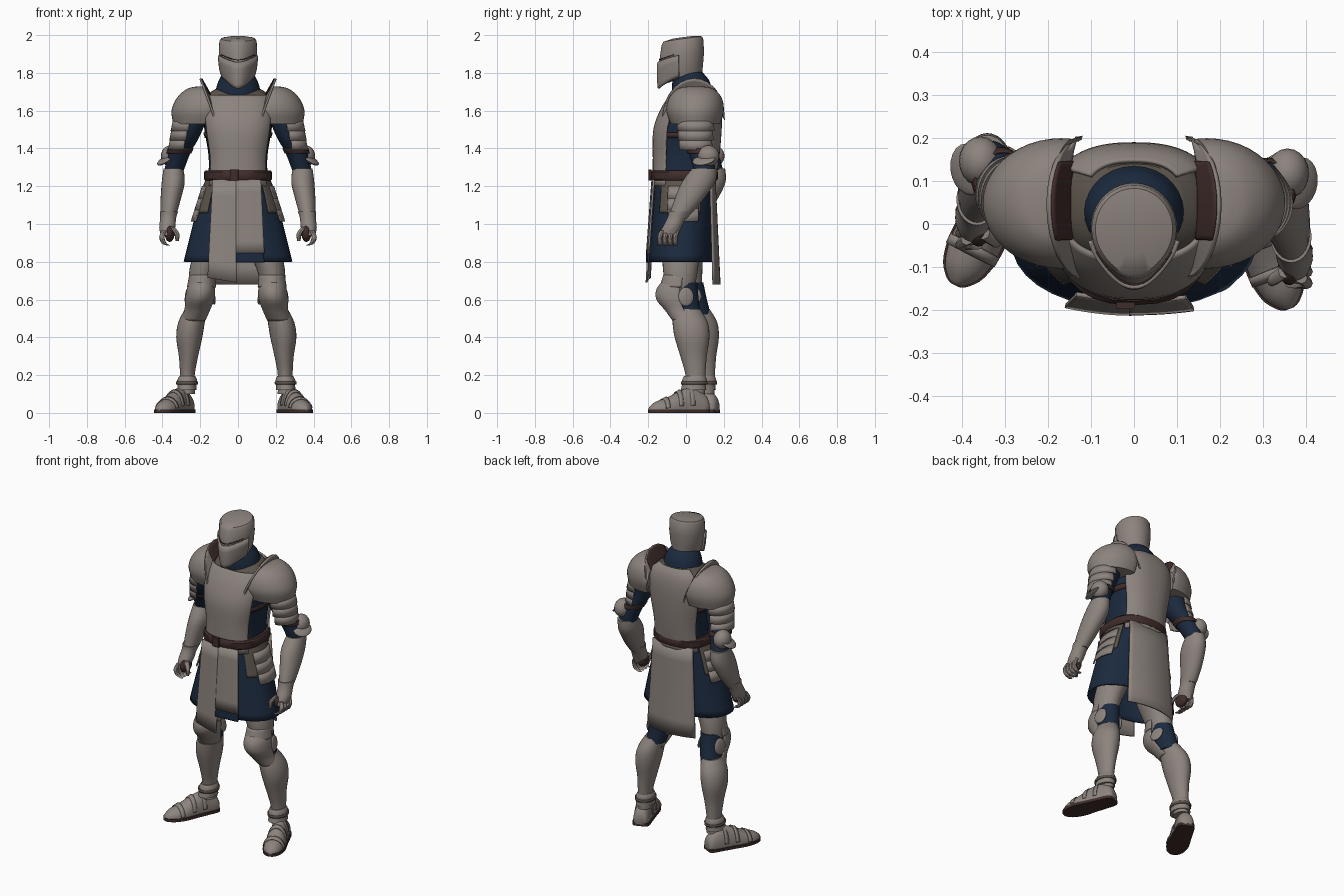
import bpy, bmesh
from math import sin, cos, pi, radians, copysign, sqrt
from mathutils import Vector, Matrix

cube = bpy.data.objects.get("Cube")
if cube:
    bpy.data.objects.remove(cube)


def material(name, rgb):
    m = bpy.data.materials.new(name)
    m.use_nodes = True
    m.diffuse_color = (*rgb, 1)
    m.node_tree.nodes["Principled BSDF"].inputs["Base Color"].default_value = (*rgb, 1)
    return m


STEEL = material("warm grey steel", (.265, .228, .207))
NAVY = material("navy cloth", (.011, .023, .049))
LEATHER = material("dark brown leather", (.05, .026, .024))
MAIL = material("dull mail", (.105, .088, .07))


def finish(name, bm, mat, thick=0, mirror=False):
    bmesh.ops.recalc_face_normals(bm, faces=bm.faces)
    me = bpy.data.meshes.new(name)
    bm.to_mesh(me)
    bm.free()
    me.materials.append(mat)
    ob = bpy.data.objects.new(name, me)
    bpy.context.collection.objects.link(ob)
    bpy.ops.object.select_all(action='DESELECT')
    ob.select_set(True)
    bpy.context.view_layer.objects.active = ob
    bpy.ops.object.shade_smooth_by_angle(angle=radians(42))
    if thick:
        mod = ob.modifiers.new("thickness", 'SOLIDIFY')
        mod.thickness, mod.offset = thick, 0
    if mirror:
        ob.modifiers.new("mirror", 'MIRROR')


def skin(name, mat, rows, wrap=False, caps=False, **kw):
    """Join rows of points into a surface."""
    bm = bmesh.new()
    vs = [[bm.verts.new(p) for p in row] for row in rows]
    n = len(vs[0])
    for a, b in zip(vs, vs[1:]):
        for i in range(n if wrap else n - 1):
            j = (i + 1) % n
            bm.faces.new((a[i], a[j], b[j], b[i]))
    if caps:
        bm.faces.new(vs[0])
        bm.faces.new(vs[-1])
    finish(name, bm, mat, **kw)


def loft(name, mat, rings, n=28, arc=None, p=2, sub=4, caps=True, grow=0, warp=None, **kw):
    """Rings are (x, y, z, x radius, y radius, optional front beak)."""
    rs = [Vector(tuple(r) + (0,) * (6 - len(r))) for r in rings]
    path = []
    for i in range(len(rs) - 1):
        a, b, c, d = rs[max(i - 1, 0)], rs[i], rs[i + 1], rs[min(i + 2, len(rs) - 1)]
        for k in range(sub):
            t = k / sub
            path.append((b * 2 + (c - a) * t + (a * 2 - b * 5 + c * 4 - d) * t ** 2
                         + (b * 3 - a - c * 3 + d) * t ** 3) * .5)
    path.append(rs[-1])
    lo, hi = arc or (0, 360)
    rows = []
    for x, y, z, rx, ry, beak in path:
        row = []
        for i in range(n + 1 if arc else n):
            t = radians(lo + (hi - lo) * i / n)
            c, s = cos(t), sin(t)
            v = Vector((x + (rx + grow) * copysign(abs(c) ** (2 / p), c),
                        y + (ry + grow) * copysign(abs(s) ** (2 / p), s) - beak * max(0, -s) ** 5, z))
            row.append(warp(v) if warp else v)
        rows.append(row)
    skin(name, mat, rows, wrap=not arc, caps=caps and not arc, **kw)


def sheet(name, mat, f, nu=14, nv=6, **kw):
    skin(name, mat, [[f(i / nu, j / nv) for i in range(nu + 1)] for j in range(nv + 1)], **kw)


def ball(name, mat, loc, size, rot):
    bm = bmesh.new()
    bmesh.ops.create_uvsphere(bm, u_segments=20, v_segments=12, radius=1)
    turn = Matrix.Rotation(rot[2], 4, 'Z') @ Matrix.Rotation(rot[1], 4, 'Y') @ Matrix.Rotation(rot[0], 4, 'X')
    bm.transform(Matrix.Translation(loc) @ turn @ Matrix.Diagonal((*size, 1)))
    finish(name, bm, mat)


# Torso: cloth body, mail shoulders, breast and back plates
body = [(0, -.01, 1.2, .16, .15), (0, 0, 1.35, .155, .16), (0, .008, 1.5, .178, .165),
        (0, .028, 1.61, .185, .145), (0, .045, 1.68, .16, .115), (0, .05, 1.72, .105, .085)]
loft("tunic_body", NAVY, body[:5], p=2.5)
loft("mail_shoulders", MAIL, body[3:], p=2.4, grow=.005)
loft("breastplate", STEEL, body[:5], arc=(-147, -33), p=2.5, grow=.011, thick=.01)
loft("backplate", STEEL, body, arc=(34, 146), p=2.5, grow=.011, thick=.01)
loft("side_straps", LEATHER, [(0, .005, 1.455, .168, .164), (0, .008, 1.485, .176, .166)], arc=(-36, 34), p=2.5,
     sub=1, grow=.005, thick=.006, mirror=True)
loft("collar", NAVY, [(0, .04, 1.67, .125, .115), (0, .03, 1.72, .115, .105), (0, .025, 1.765, .1, .095),
                      (0, .01, 1.81, .07, .07)])


# Helmet with a pointed visor
def tilt(v):
    dip = 11 * (2 - v.z) * min(0, v.y) ** 2
    return v + Vector((0, 0, .13 * v.y - dip))


helm = [(0, -.01, 1.785, .08, .095, .034), (0, -.01, 1.83, .094, .1, .034), (0, -.01, 1.9, .101, .106, .026),
        (0, -.012, 1.97, .099, .103, .014), (0, -.012, 1.983, .09, .095, .012), (0, -.012, 1.991, .05, .055, .004)]
loft("helmet", STEEL, helm, n=40, sub=1, warp=tilt)
loft("visor", STEEL, helm[:3], n=30, arc=(-165, -15), sub=2, grow=.005, warp=tilt, thick=.01)
loft("eye_slit", LEATHER, [(0, -.01, 1.906, .101, .106, .026), (0, -.01, 1.91, .101, .106, .026)],
     arc=(-150, -30), sub=1, warp=tilt, thick=.004)

# Belt and buckle
loft("belt", LEATHER, [(0, -.01, 1.23, .174, .172), (0, -.01, 1.238, .181, .179), (0, -.01, 1.274, .181, .179),
                       (0, -.01, 1.284, .172, .17)], p=2.5, sub=1)
loft("buckle", LEATHER, [(-.02, -.19, 1.23, .022, .008), (-.02, -.19, 1.288, .022, .008)], p=8, sub=1)

# Skirt, hip mail, tassets
skirt = [(0, -.012, 1.25, .155, .145), (0, -.015, 1.15, .19, .15), (0, -.022, 1, .233, .155),
         (0, -.03, .8, .283, .163)]
loft("skirt", NAVY, skirt, n=36, p=2.2, caps=False, thick=.01)
loft("hip_mail", MAIL, skirt[:2] + [(0, -.019, 1.06, .216, .153)], arc=(-46, 34), p=2.2, grow=.008, thick=.008,
     mirror=True)
for i in range(3):
    z = 1.2 - i * .06
    r = .183 + i * .019
    loft("tasset_lame_%d" % (i + 1), STEEL, [(0, -.015, z, r, .16), (0, -.018, z - .066, r + .021, .163)],
         arc=(-26, 27), p=2.2, sub=1, grow=.004, thick=.008, mirror=True)


# Tabard panels, split at the front
def panel(name, mat, top, bottom, x0, x1, y0, y1, curve, slant=0):
    def f(u, v):
        x = x0 + (x1 - x0) * u
        x *= .84 + .16 * (1.23 - top - (bottom - top) * v) / .5
        return x, y0 + (y1 - y0) * v + curve * x * x, top + (bottom - top) * v - slant * u * v
    sheet(name, mat, f, thick=.01)


panel("front_tabard_right", STEEL, 1.235, .715, -.16, -.006, -.176, -.209, .7, .025)
panel("front_tabard_left", STEEL, 1.235, .845, -.012, .145, -.178, -.207, .5)
panel("front_tabard_hem", NAVY, .85, .797, -.012, .142, -.206, -.208, .5)
panel("back_tabard", STEEL, 1.235, .68, -.165, .165, .152, .178, -1.2)


# Shoulder flanges lean outward and are lined in the middle
def lean(s, v):
    return .125 + (.03 + .045 * v) * s


def flange(start, end, inset):
    def f(u, v):
        t = pi * (start + (end - start) * u)
        s, c = sin(t), cos(t)
        return (lean(s, v) - inset, .045 - .16 * c - .01 * (1 - s) * v,
                1.55 + .14 * s + v * (.02 + .06 * s))
    return f


def outside_flange(v):
    s = sqrt(max(0, 1 - ((v.y - .045) / .16) ** 2))
    height = (v.z - 1.55 - .14 * s) / (.02 + .06 * s)
    return Vector((max(v.x, lean(s, min(1, max(0, height)))), v.y, v.z))


sheet("pauldron_flanges", STEEL, flange(0, 1, 0), thick=.01, mirror=True)
sheet("flange_linings", LEATHER, flange(.33, .72, .008), thick=.006, mirror=True)
loft("pauldrons", STEEL, [(.2, .05, 1.728, .02, .04), (.185, .05, 1.715, .085, .095), (.175, .05, 1.67, .147, .138),
                          (.17, .048, 1.6, .182, .152), (.18, .05, 1.53, .162, .13)],
     n=44, warp=outside_flange, mirror=True)

# Arms: the right forearm hangs further back
for side, s, back in (("left", 1, 0), ("right", -1, .09)):
    def arm(v):
        return Vector((s * v.x, v.y + back * min(1, max(0, (1.5 - v.z) / .45)), v.z))

    def part(name, mat, rings, **kw):
        loft(side + "_" + name, mat, rings, warp=arm, **kw)

    part("sleeve", NAVY, [(.22, .05, 1.62, .08, .09), (.27, .055, 1.47, .07, .075), (.31, .08, 1.38, .06, .065),
                          (.342, .1, 1.27, .05, .055)])
    for i in range(3):
        z = 1.55 - i * .05
        part("arm_lame_%d" % (i + 1), STEEL,
             [(.262 + i * .012, .05, z, .077 - i * .004, .09 - i * .004),
              (.268 + i * .012, .052, z - .058, .084 - i * .005, .095 - i * .005)],
             arc=(-95, 95), sub=1, thick=.01)
    part("arm_strap", LEATHER, [(.303, .075, 1.4, .066, .073), (.314, .082, 1.374, .063, .07)],
         caps=False, thick=.006)
    ball(side + "_elbow_cop", STEEL, arm(Vector((.358, .118, 1.36))), (.05, .058, .056), (0, 0, 0))
    ball(side + "_elbow_wing", STEEL, arm(Vector((.385, .095, 1.34))), (.05, .062, .014), (.2, s * .55, 0))
    part("vambrace", STEEL, [(.342, .1, 1.295, .052, .066), (.343, .065, 1.22, .061, .088),
                             (.358, .01, 1.12, .052, .074), (.37, -.045, 1.03, .038, .05)])
    part("gauntlet_cuff", STEEL, [(.366, -.03, 1.065, .048, .06), (.37, -.05, 1.03, .042, .05),
                                  (.375, -.075, .98, .042, .05), (.38, -.09, .94, .028, .05)])
    ball(side + "_palm", LEATHER, arm(Vector((.362, -.095, .95))), (.026, .048, .045), (0, 0, 0))
    for i in range(4):
        y = -.138 + .027 * i
        part("finger_%d" % (i + 1), STEEL, [(.39, y + .012, .965, .014, .013), (.403, y, .93, .014, .013),
                                            (.39, y, .897, .013, .013), (.362, y, .885, .01, .011)], n=8)
    part("thumb", STEEL, [(.352, -.11, .985, .016, .016), (.325, -.13, .95, .014, .014),
                          (.322, -.135, .91, .009, .01)], n=8)

# Legs and feet: the right leg stands a little further back and outward
for side, s, dx, dy, yaw, length in (("left", 1, 0, 0, 21, .335), ("right", -1, .018, .05, 27, .345)):
    def leg(v):
        k = min(1, max(0, (.95 - v.z) / .4))
        return Vector((s * (v.x + dx * k), v.y + dy * k, v.z))

    def part(name, mat, rings, **kw):
        loft(side + "_" + name, mat, rings, warp=leg, **kw)

    def wing(name, loc, size, turn, spin):
        ball(side + "_" + name, STEEL, leg(Vector(loc)), size, (0, s * turn, s * spin))

    part("thigh", STEEL, [(.1, -.01, 1.0, .09, .11), (.145, -.025, .85, .085, .1), (.178, -.03, .74, .072, .09),
                          (.185, -.03, .63, .06, .07)])
    part("knee_sleeve", NAVY, [(.182, -.025, .69, .063, .084), (.188, -.015, .6, .063, .082),
                               (.2, 0, .52, .06, .078)])
    part("upper_knee_lame", STEEL, [(.179, -.033, .73, .066, .084), (.181, -.04, .665, .074, .097)],
         arc=(-190, 10), thick=.006)
    part("knee_cop", STEEL, [(.182, -.042, .69, .062, .085), (.183, -.05, .65, .072, .104),
                             (.187, -.048, .6, .073, .104), (.198, -.025, .545, .064, .083),
                             (.22, .012, .49, .062, .08)], arc=(-190, 10), thick=.008)
    wing("inner_knee_wing", (.122, .0, .62), (.012, .042, .048), .25, -.25)
    wing("outer_knee_wing", (.252, .0, .615), (.012, .042, .05), -.1, .2)
    part("greave", STEEL, [(.205, .005, .55, .058, .07), (.228, .022, .48, .07, .093), (.24, .032, .4, .069, .092),
                           (.244, .04, .3, .051, .07), (.25, .05, .2, .039, .053), (.25, .05, .1, .04, .05)])
    part("ankle_cuff", STEEL, [(.25, .046, .195, .042, .056), (.251, .045, .172, .053, .066),
                               (.252, .042, .145, .05, .064), (.254, .04, .12, .052, .068)], sub=2)
    part("ankle_mail", MAIL, [(.252, .044, .165, .055, .068), (.252, .044, .15, .054, .067)],
         sub=1, caps=False, thick=.006)

    # Foot rings run from heel to toe, then are stood on the ground
    a = radians(yaw)
    fwd, across = Vector((s * sin(a), -cos(a), 0)), Vector((cos(a), s * sin(a), 0))
    heel = leg(Vector((.243, .115, 0)))

    def foot(v):
        return heel + fwd * v.z * length + across * v.x + Vector((0, 0, max(v.y, .012)))

    def sole(v):
        return Vector((*foot(v).xy, .018 if v.y > .01 else 0))

    shape = [(0, .03, 0, .03, .035), (0, .03, .06, .045, .07), (0, .03, .25, .05, .105), (0, .03, .45, .054, .09),
             (0, .02, .68, .06, .062), (0, .015, .87, .048, .045), (0, .01, .97, .024, .027), (0, .01, 1, .006, .012)]
    loft(side + "_sabaton", STEEL, shape, warp=foot)
    for i, (x, y, z, rx, ry) in enumerate(shape[2:5]):
        loft(side + "_sabaton_lame_%d" % (i + 1), STEEL,
             [(x, y, z + .02, rx, ry), (x, y, z + .09, rx - .001, ry - .012)],
             arc=(5, 175), sub=1, grow=.002, warp=foot, thick=.006)
    loft(side + "_sole", LEATHER, [(0, .01, r[2], r[3] + .005, .02) for r in shape], p=5, warp=sole)
